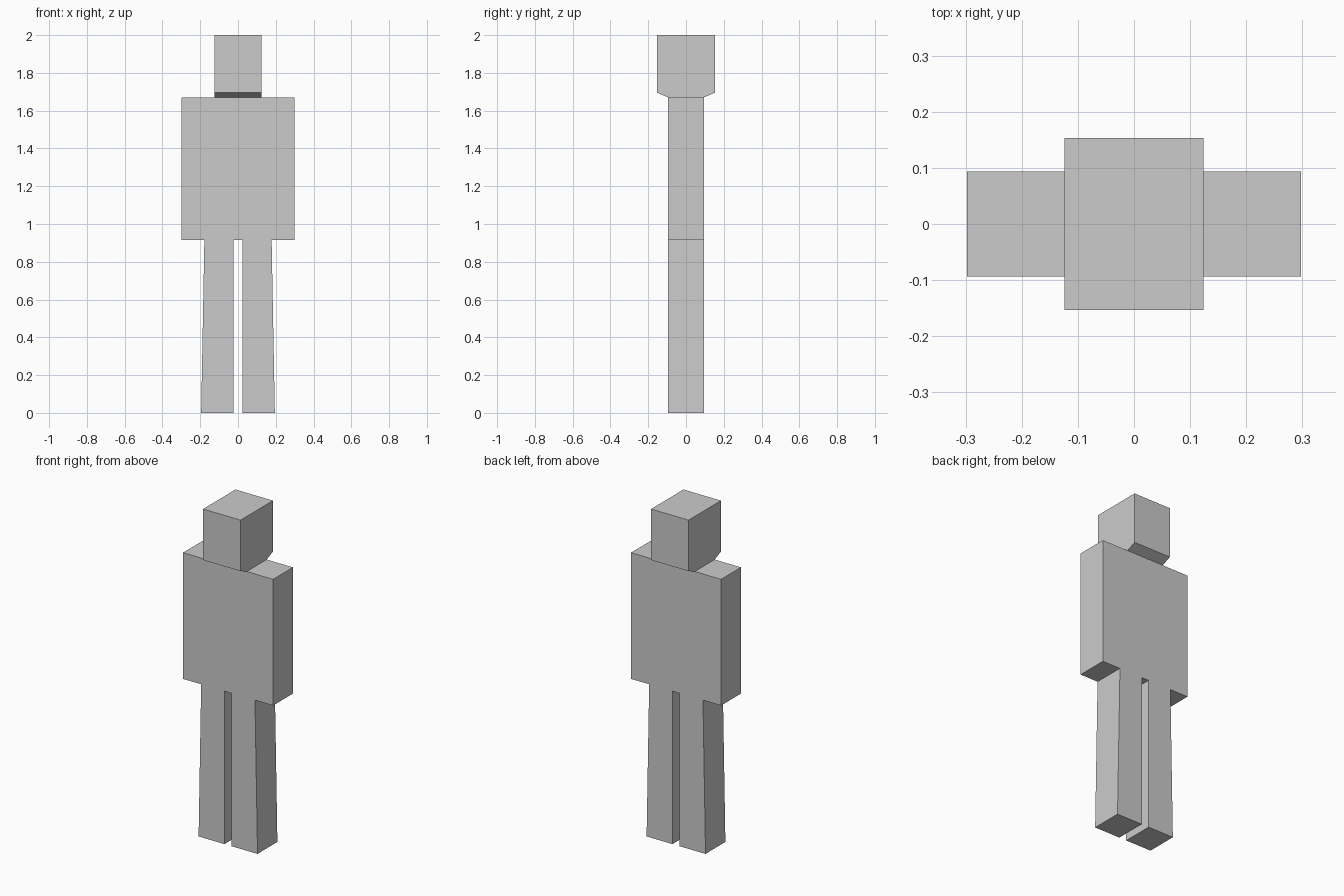
import bpy

if "Cube" in bpy.data.objects:
    bpy.data.objects.remove(bpy.data.objects["Cube"])

grey = bpy.data.materials.new("light grey")
grey.diffuse_color = (0.6, 0.6, 0.6, 1)
grey.use_nodes = True
grey.node_tree.nodes["Principled BSDF"].inputs["Base Color"].default_value = grey.diffuse_color


def prism(name, profile, axis, half):
    """Extrude a convex (u, z) profile symmetrically along axis 'x' or 'y'."""
    n = len(profile)
    verts = [(s * half, u, z) if axis == 'x' else (u, s * half, z)
             for s in (-1, 1) for u, z in profile]
    faces = [list(range(n)), list(range(2 * n - 1, n - 1, -1))]
    faces += [[(i + 1) % n, i, i + n, (i + 1) % n + n] for i in range(n)]
    mesh = bpy.data.meshes.new(name)
    mesh.from_pydata(verts, [], faces)
    mesh.materials.append(grey)
    obj = bpy.data.objects.new(name, mesh)
    bpy.context.collection.objects.link(obj)
    # Make all normals point outwards
    bpy.context.view_layer.objects.active = obj
    obj.select_set(True)
    bpy.ops.object.mode_set(mode='EDIT')
    bpy.ops.mesh.select_all(action='SELECT')
    bpy.ops.mesh.normals_make_consistent(inside=False)
    bpy.ops.object.mode_set(mode='OBJECT')
    obj.select_set(False)
    return obj


DEPTH = 0.094
HIP, SHOULDER, JAW, TOP = 0.915, 1.67, 1.695, 2.0

# Torso block
prism("torso", [(-0.298, HIP), (0.298, HIP), (0.298, SHOULDER), (-0.298, SHOULDER)],
      'y', DEPTH)

# Legs, slightly flared on the outside towards the ground
for side, name in ((-1, "left_leg"), (1, "right_leg")):
    prism(name, [(side * 0.024, 0), (side * 0.195, 0),
                 (side * 0.178, HIP), (side * 0.024, HIP)], 'y', DEPTH)

# Head with a chamfered underside at front and back
prism("head", [(-DEPTH, SHOULDER), (DEPTH, SHOULDER), (0.153, JAW),
               (0.153, TOP), (-0.153, TOP), (-0.153, JAW)], 'x', 0.124)
